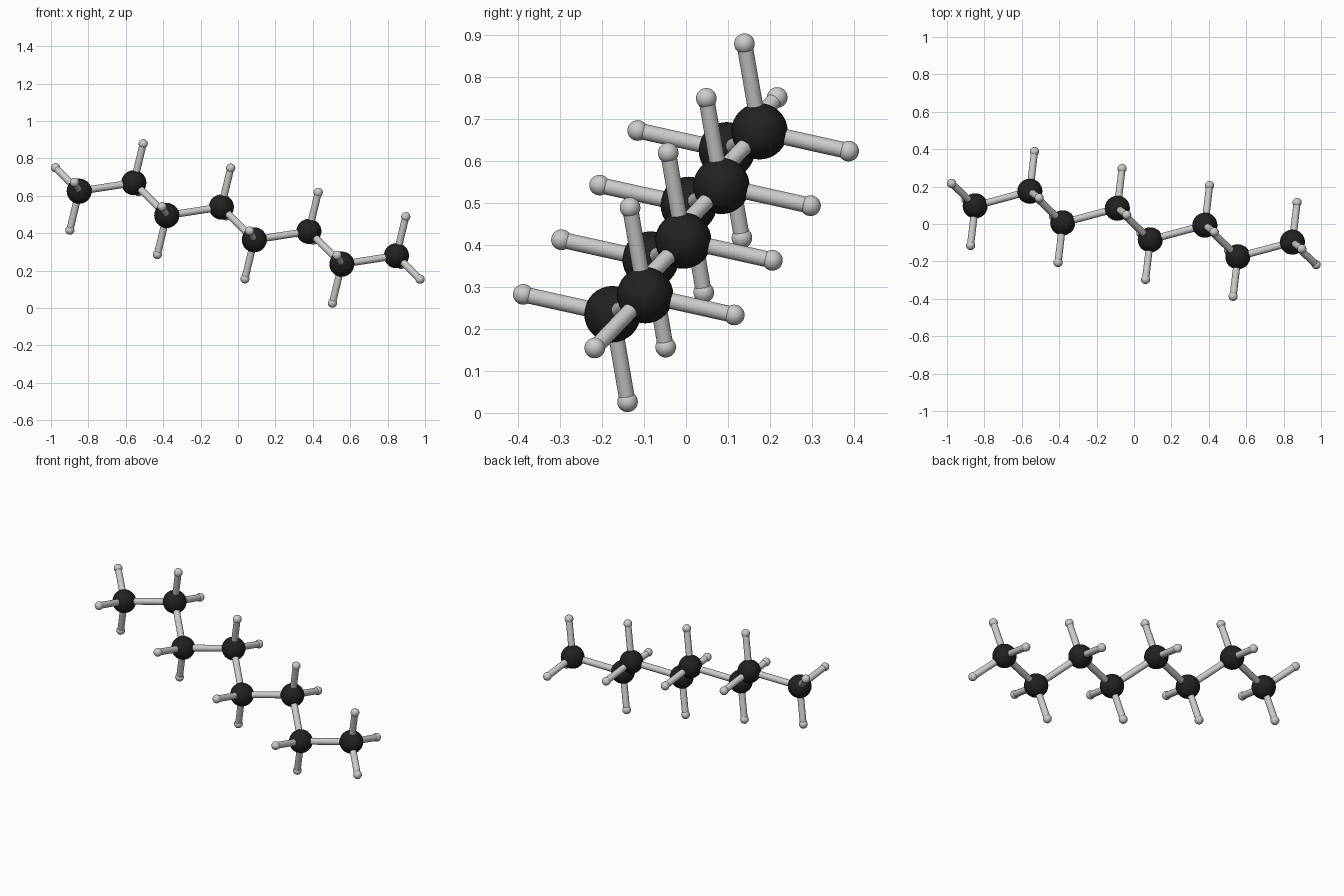
import bpy
from mathutils import Vector as V

if "Cube" in bpy.data.objects:
    bpy.data.objects.remove(bpy.data.objects["Cube"])

R_CARBON, R_HYDROGEN, R_BOND = 0.067, 0.0245, 0.019
CENTRE = V((0, 0, 0.4515))
STEP = V((0.468, -0.0907, -0.130))       # repeat of the zigzag chain
FIRST = V((-0.849, 0.097, 0.1735))       # left end carbon, from centre
SECOND = V((-0.557, 0.175, 0.2185))
H_UP = V((0.050, -0.036, 0.2085))        # side hydrogens of upper carbons
H_SIDE = V((0.025, 0.212, -0.047))
H_END = V((-0.1265, 0.120, 0.1255))      # extra hydrogen at the chain end

black = bpy.data.materials.new("carbon_black")
black.diffuse_color = (0.015, 0.015, 0.015, 1)
black.use_nodes = True
black.node_tree.nodes["Principled BSDF"].inputs["Base Color"].default_value = black.diffuse_color


def smooth(ob, name):
    ob.name = name
    for p in ob.data.polygons:
        p.use_smooth = len(p.vertices) <= 4


def ball(name, pos, radius, mat=None):
    bpy.ops.mesh.primitive_uv_sphere_add(segments=32, ring_count=16, radius=radius, location=pos)
    ob = bpy.context.object
    smooth(ob, name)
    if mat:
        ob.data.materials.append(mat)


def bond(name, a, b):
    d = b - a
    bpy.ops.mesh.primitive_cylinder_add(vertices=24, radius=R_BOND, depth=d.length, location=(a + b) / 2,
                                        rotation=d.to_track_quat('Z', 'Y').to_euler())
    smooth(bpy.context.object, name)


def hydrogen(carbon, offset):
    ball("hydrogen", carbon + offset, R_HYDROGEN)
    bond("hydrogen_bond", carbon, carbon + offset)


# Carbon zigzag
carbons = []
for i in range(4):
    carbons += [CENTRE + FIRST + STEP * i, CENTRE + SECOND + STEP * i]
for c in carbons:
    ball("carbon", c, R_CARBON, black)
for a, b in zip(carbons, carbons[1:]):
    bond("carbon_bond", a, b)

# Two hydrogens per carbon, flipped on alternate carbons
for i, c in enumerate(carbons):
    sign = 1 if i % 2 else -1
    hydrogen(c, H_UP * sign)
    hydrogen(c, H_SIDE * sign)

# End hydrogens
hydrogen(carbons[0], H_END)
hydrogen(carbons[-1], -H_END)
